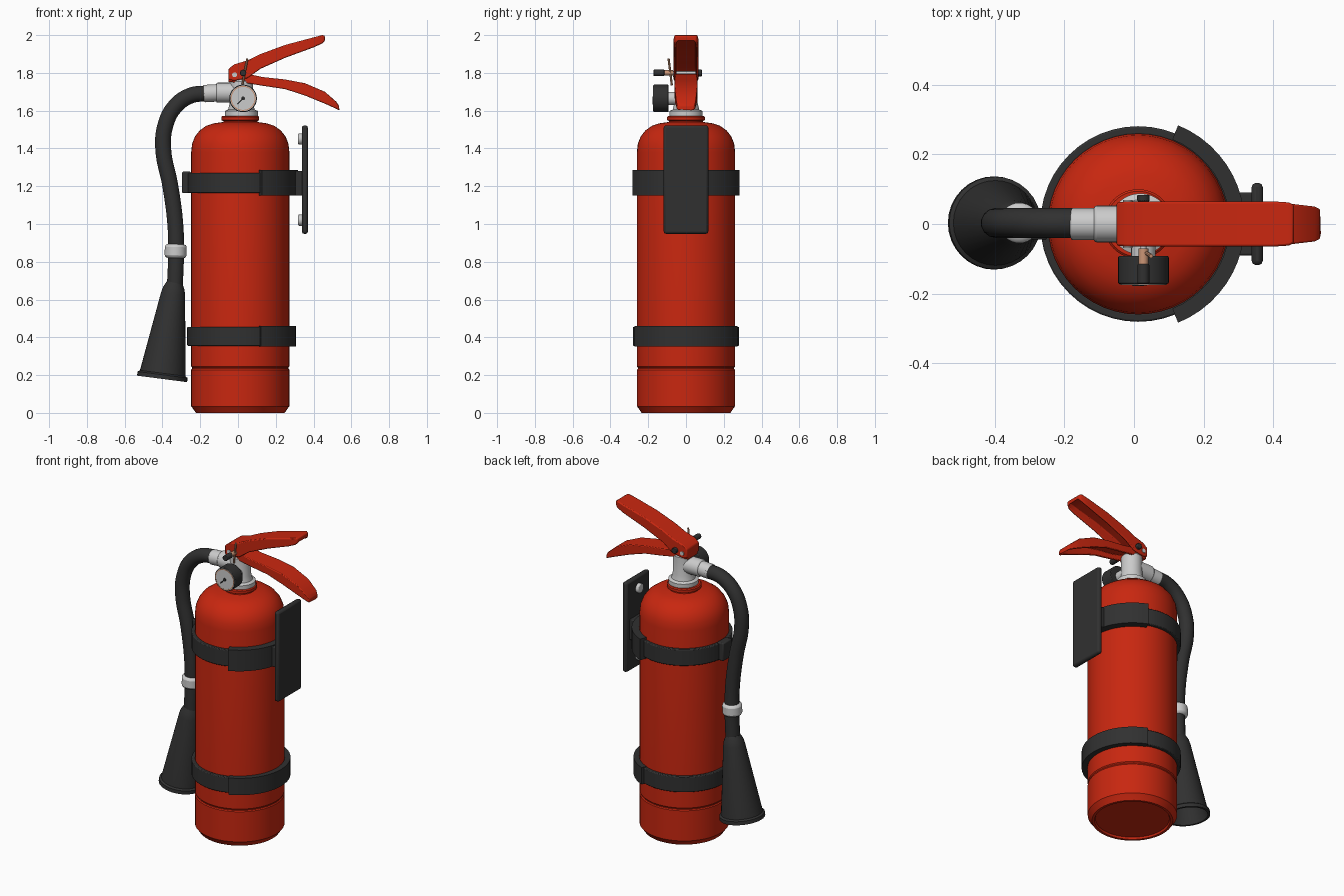
import bpy, bmesh, math
from mathutils import Vector, Matrix

cube = bpy.data.objects.get("Cube")
if cube:
    bpy.data.objects.remove(cube, do_unlink=True)


def material(name, r, g, b):
    m = bpy.data.materials.new(name)
    m.use_nodes = True
    m.diffuse_color = (r, g, b, 1)
    m.node_tree.nodes["Principled BSDF"].inputs["Base Color"].default_value = (r, g, b, 1)
    return m


RED = material("red paint", 0.58, 0.02, 0.005)
BLACK = material("black rubber", 0.03, 0.03, 0.03)
GREY = material("light grey metal", 0.6, 0.6, 0.6)
TAN = material("tan", 0.6, 0.3, 0.18)

AXIS = 0.012  # x of the cylinder axis
parts = []


def finish(bm, name, mat, matrix=None, bevel=0, segments=2):
    if matrix:
        bm.transform(matrix)
    bmesh.ops.remove_doubles(bm, verts=bm.verts, dist=1e-5)
    bmesh.ops.recalc_face_normals(bm, faces=bm.faces)
    mesh = bpy.data.meshes.new(name)
    bm.to_mesh(mesh)
    bm.free()
    mesh.materials.append(mat)
    ob = bpy.data.objects.new(name, mesh)
    bpy.context.collection.objects.link(ob)
    if bevel:
        mod = ob.modifiers.new("rounded edges", 'BEVEL')
        mod.width, mod.segments, mod.limit_method = bevel, segments, 'ANGLE'
    parts.append(ob)
    return ob


def lathe(name, mat, profile, matrix=None, n=48, closed=False, sweep=None, bevel=0):
    """Revolve (radius, z) points about z; sweep = (start, end) gives a partial arc."""
    bm = bmesh.new()
    a, b = sweep or (0, math.tau)
    rings = []
    for i in range(n + 1):
        t = a + (b - a) * i / n
        rings.append([bm.verts.new((r * math.cos(t), r * math.sin(t), z)) for r, z in profile])
    count = len(profile)
    for p, q in zip(rings, rings[1:]):
        for j in range(count if closed else count - 1):
            k = (j + 1) % count
            bm.faces.new((p[j], q[j], q[k], p[k]))
    if sweep:
        bm.faces.new(rings[0])
        bm.faces.new(rings[-1])
    return finish(bm, name, mat, matrix, bevel)


def band(r1, r2, z1, z2):
    return [(r1, z1), (r2, z1), (r2, z2), (r1, z2)]


def rod(name, mat, start, end, r, n=24, bevel=0):
    start, end = Vector(start), Vector(end)
    d = end - start
    m = Matrix.Translation(start) @ d.to_track_quat('Z', 'Y').to_matrix().to_4x4()
    h = d.length
    return lathe(name, mat, [(0, 0), (r, 0), (r, h), (0, h)], m, n, bevel=bevel)


def box(name, mat, low, high, bevel=0):
    low, high = Vector(low), Vector(high)
    bm = bmesh.new()
    bmesh.ops.create_cube(bm, size=1)
    m = Matrix.Translation((low + high) / 2) @ Matrix.Diagonal((high - low).to_4d())
    return finish(bm, name, mat, m, bevel)


def lever(name, stations, wall=0.014):
    """Channel section, open underneath; stations are (x, top, bottom, half width)."""
    bm = bmesh.new()
    rings = []
    for x, t, b, w in stations:
        v, s = w - wall, t - min(wall, (t - b) / 2)
        section = [(-w, b), (-w, t), (w, t), (w, b), (v, b), (v, s), (-v, s), (-v, b)]
        rings.append([bm.verts.new((x, y, z)) for y, z in section])
    for p, q in zip(rings, rings[1:]):
        for j in range(8):
            k = (j + 1) % 8
            bm.faces.new((p[j], q[j], q[k], p[k]))
    # solid end walls
    for ring in (rings[0], rings[-1]):
        bm.faces.new(ring)
        bm.faces.new(ring[4:])
    return finish(bm, name, RED, None, 0.007)


center = Matrix.Translation((AXIS, 0, 0))

# Pressure cylinder with base skirt, seam, domed shoulder and neck collar
lathe("cylinder_body", RED, [
    (0, 0.012), (0.215, 0.012), (0.22, 0), (0.235, 0), (0.252, 0.025), (0.26, 0.035),
    (0.26, 0.228), (0.255, 0.234), (0.255, 0.24), (0.26, 0.246), (0.26, 1.38), (0.255, 1.425),
    (0.24, 1.463), (0.215, 1.495), (0.18, 1.52), (0.14, 1.533), (0.09, 1.54), (0.09, 1.545),
    (0.1, 1.55), (0.1, 1.567), (0.094, 1.573), (0, 1.573)], center)

# Straps with their thicker bracket arms
for label, z1, z2, grow in (("upper", 1.165, 1.27, 0.015), ("lower", 0.355, 0.455, 0.004)):
    lathe(label + "_strap", BLACK, band(0.257, 0.281, z1, z2), center, closed=True, bevel=0.005)
    arc = math.radians(68)
    outer = 0.306 if label == "upper" else 0.295
    lathe(label + "_bracket_arm", BLACK, band(0.262, outer, z1 - grow, z2 + grow), center, 20,
          closed=True, sweep=(-arc, arc))
box("strap_buckle", BLACK, (-0.296, -0.045, 1.163), (-0.25, 0.045, 1.277), 0.006)

# Wall mount
box("mount_block", BLACK, (0.27, -0.09, 1.15), (0.345, 0.09, 1.28), 0.005)
plate = box("mount_plate", BLACK, (0.338, -0.118, 0.948), (0.37, 0.118, 1.522), 0.012)
for label, z in (("upper", 1.45), ("lower", 1.02)):
    rod(label + "_mount_screw", GREY, (0.318, 0, z), (0.342, 0, z), 0.03, bevel=0.006)

# Valve body, hose outlet and coupling nut
lathe("valve_body", GREY, [
    (0, 1.57), (0.088, 1.57), (0.088, 1.598), (0.07, 1.606), (0.062, 1.64), (0.062, 1.755),
    (0.052, 1.768), (0, 1.768)], Matrix.Translation((0.018, 0, 0)), 32)
rod("hose_outlet", GREY, (0.02, 0, 1.695), (-0.115, 0, 1.695), 0.053, bevel=0.008)
rod("hose_coupling", GREY, (-0.1, 0, 1.695), (-0.182, 0, 1.69), 0.046, bevel=0.006)

# Hose
curve = bpy.data.curves.new("hose", 'CURVE')
curve.dimensions = '3D'
curve.bevel_depth, curve.bevel_resolution = 0.043, 5
curve.resolution_u, curve.use_fill_caps = 8, True
path = [(-0.16, 1.692), (-0.25, 1.68), (-0.335, 1.62), (-0.385, 1.52), (-0.396, 1.4),
        (-0.358, 1.2), (-0.332, 1.0), (-0.328, 0.85), (-0.335, 0.65)]
spline = curve.splines.new('BEZIER')
spline.bezier_points.add(len(path) - 1)
for point, (x, z) in zip(spline.bezier_points, path):
    point.co = (x, 0.003, z)
    point.handle_left_type = point.handle_right_type = 'AUTO'
hose = bpy.data.objects.new("hose", curve)
bpy.context.collection.objects.link(hose)
curve.materials.append(BLACK)
bpy.ops.object.select_all(action='DESELECT')
hose.select_set(True)
bpy.context.view_layer.objects.active = hose
bpy.ops.object.convert(target='MESH')
parts.append(bpy.context.view_layer.objects.active)
rod("hose_ring", GREY, (-0.329, 0.003, 0.893), (-0.331, 0.003, 0.82), 0.058, 32, 0.015)

# Discharge horn, hollow, leaning outwards
top, mouth = Vector((-0.336, 0.003, 0.69)), Vector((-0.402, 0.003, 0.18))
down = mouth - top
h = down.length
lathe("discharge_horn", BLACK, [
    (0, 0), (0.042, 0), (0.057, 0.03), (0.064, 0.06), (0.122, h - 0.03), (0.133, h - 0.022),
    (0.134, h), (0.12, h), (0.112, h - 0.04), (0.045, 0.1), (0, 0.1)],
    Matrix.Translation(top) @ down.to_track_quat('Z', 'Y').to_matrix().to_4x4(), 32)

# Squeeze lever above, carrying handle below
lever("squeeze_lever", [
    (-0.05, 1.822, 1.765, 0.062), (-0.02, 1.845, 1.758, 0.065), (0.05, 1.866, 1.772, 0.065),
    (0.12, 1.9, 1.822, 0.065), (0.25, 1.948, 1.88, 0.065), (0.4, 1.988, 1.935, 0.065),
    (0.445, 2.0, 1.955, 0.062), (0.46, 1.997, 1.97, 0.054)])
lever("carry_handle", [
    (-0.05, 1.79, 1.752, 0.05), (0.05, 1.795, 1.745, 0.056), (0.13, 1.778, 1.732, 0.06),
    (0.25, 1.765, 1.714, 0.062), (0.355, 1.745, 1.68, 0.062), (0.46, 1.7, 1.637, 0.057),
    (0.52, 1.648, 1.61, 0.05), (0.535, 1.625, 1.602, 0.042)])

# Pressure gauge on the front
GX, GZ = 0.027, 1.665
rod("gauge_stem", GREY, (GX, 0, GZ), (GX, -0.1, GZ), 0.035)
rod("gauge_case", BLACK, (GX, -0.092, GZ), (GX, -0.172, GZ), 0.073, 32, 0.004)
rod("gauge_face", GREY, (GX, -0.17, GZ), (GX, -0.174, GZ), 0.068, 32)
facing = Matrix.Translation((GX, -0.172, GZ)) @ Matrix.Rotation(math.pi / 2, 4, 'X')
lathe("gauge_dial_band", TAN, band(0.061, 0.066, 0, 0.003), facing, 32, closed=True)
rod("gauge_hub", BLACK, (GX, -0.17, GZ), (GX, -0.177, GZ), 0.01, 12)
rod("gauge_needle", BLACK, (GX, -0.175, GZ), (GX - 0.03, -0.175, GZ - 0.03), 0.0035, 8)

# Safety pin, its knob and the seal tag
rod("safety_pin", GREY, (GX, -0.15, 1.8), (GX, 0.075, 1.8), 0.009, 12)
rod("pin_knob", BLACK, (GX, -0.172, 1.8), (GX, -0.115, 1.8), 0.017, 16, 0.003)
rod("pin_end", BLACK, (GX, 0.065, 1.8), (GX, 0.084, 1.8), 0.018, 16, 0.003)
rod("pin_collar", TAN, (GX, -0.115, 1.8), (GX, -0.07, 1.8), 0.014, 12)
rod("seal_tag", TAN, (GX - 0.004, -0.075, 1.735), (GX + 0.022, -0.092, 1.875), 0.006, 8)
rod("lever_rivet", GREY, (-0.018, -0.069, 1.79), (-0.018, 0.069, 1.79), 0.013, 16)

# Smooth shading with crisp edges
bpy.ops.object.select_all(action='DESELECT')
for ob in parts:
    ob.select_set(True)
bpy.context.view_layer.objects.active = parts[0]
bpy.ops.object.shade_smooth_by_angle(angle=math.radians(35))
